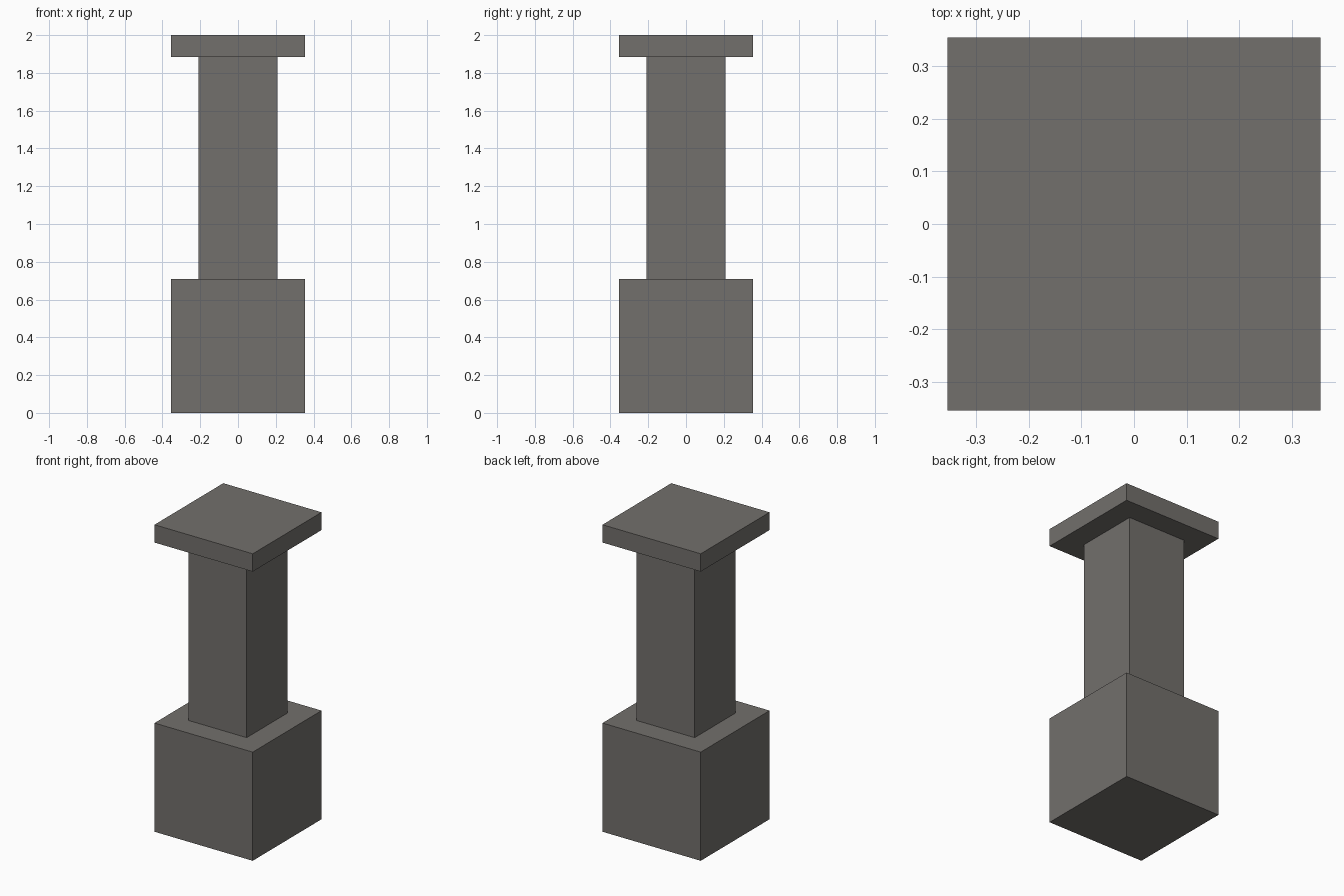
import bpy

default_cube = bpy.data.objects.get("Cube")
if default_cube:
    bpy.data.objects.remove(default_cube, do_unlink=True)

# Single warm grey stone colour
stone = bpy.data.materials.new("warm_grey_stone")
stone.use_nodes = True
colour = (0.17, 0.16, 0.15, 1.0)
stone.diffuse_color = colour
stone.node_tree.nodes["Principled BSDF"].inputs["Base Color"].default_value = colour


def block(name, width, bottom, top):
    """Square block centred on the vertical axis."""
    bpy.ops.mesh.primitive_cube_add(size=1, location=(0, 0, (bottom + top) / 2))
    obj = bpy.context.object
    obj.name = name
    obj.scale = (width, width, top - bottom)
    bpy.ops.object.transform_apply(location=False, rotation=False, scale=True)
    obj.data.materials.append(stone)
    return obj


# Pedestal, shaft and cap slab
block("pedestal", 0.708, 0, 0.708)
block("shaft", 0.418, 0.708, 1.884)
block("cap_slab", 0.708, 1.884, 2)
